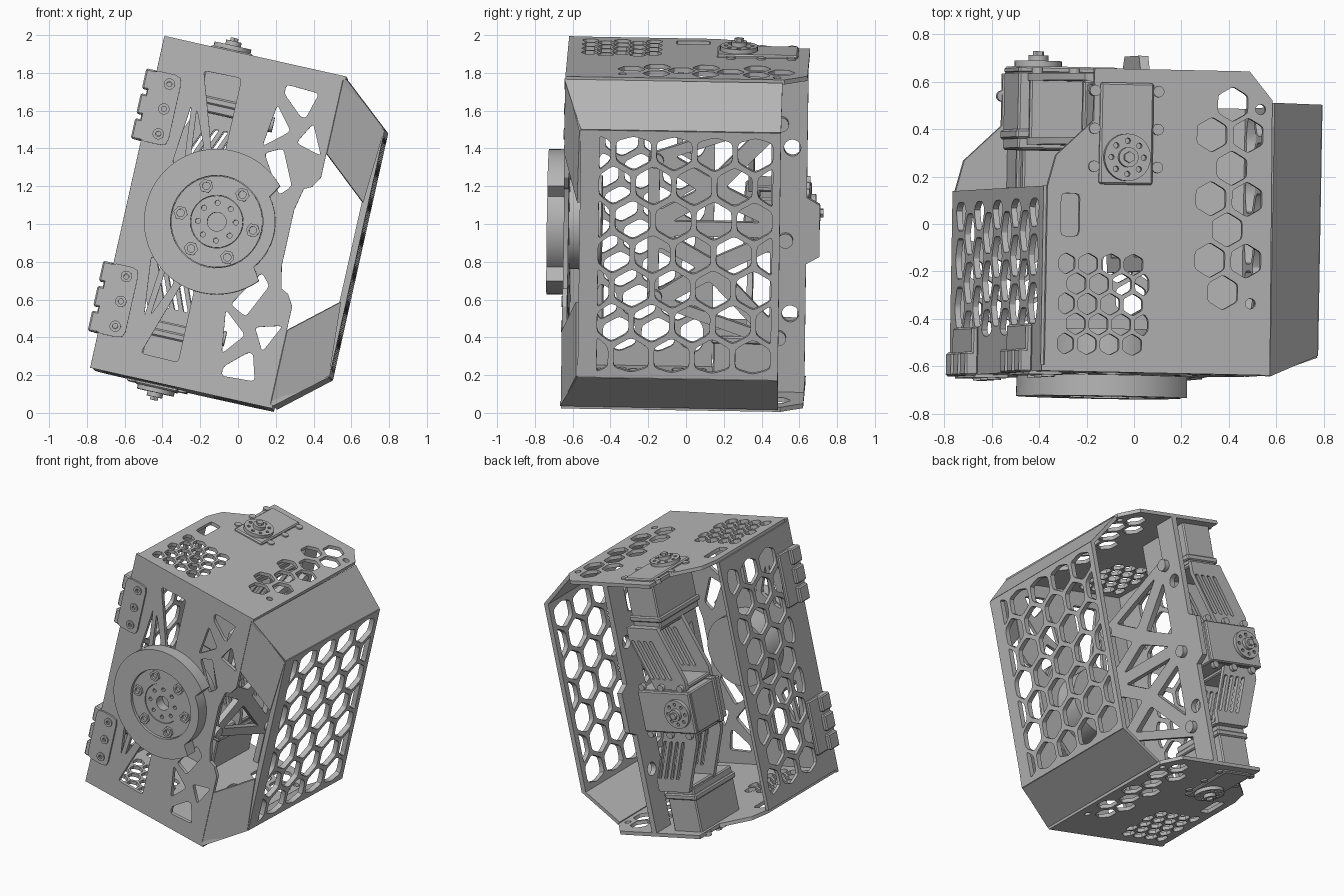
import bpy, bmesh, math
from mathutils import Matrix, Vector

old = bpy.data.objects.get("Cube")
if old:
    bpy.data.objects.remove(old, do_unlink=True)

U, Y, W = Vector((1, 0, 0)), Vector((0, 1, 0)), Vector((0, 0, 1))
# the whole housing leans to one side
TILT = (Matrix.Translation((-0.1, 0, 1.0)) @ Matrix.Rotation(math.radians(-1), 4, 'Z')
        @ Matrix.Rotation(math.radians(-1), 4, 'X') @ Matrix.Rotation(math.radians(12.6), 4, 'Y'))

grey = bpy.data.materials.new("light grey metal")
grey.use_nodes = True
COLOUR = (0.47, 0.47, 0.47, 1)
grey.diffuse_color = COLOUR
grey.node_tree.nodes["Principled BSDF"].inputs["Base Color"].default_value = COLOUR
parts = []


def frame(origin, xa, ya):
    xa, ya = Vector(xa).normalized(), Vector(ya).normalized()
    m = Matrix((xa, ya, xa.cross(ya))).transposed().to_4x4()
    return Matrix.Translation(origin) @ m


def add(name, mesh, m):
    ob = bpy.data.objects.new(name, mesh)
    bpy.context.collection.objects.link(ob)
    mesh.materials.clear()
    mesh.materials.append(grey)
    ob.matrix_world = TILT @ m
    parts.append(ob)


def rounded(pts, r=0.02):
    vs = [Vector(p) for p in pts]
    vs = [v for i, v in enumerate(vs) if (v - vs[i - 1]).length > 0.003]
    out = []
    for i, v in enumerate(vs):
        ends = []
        for n in (vs[i - 1], vs[(i + 1) % len(vs)]):
            e = n - v
            ends.append(v + e.normalized() * min(r, e.length * 0.35))
        a, b = ends
        out += [a, (a + b + 2 * v) / 4, b]
    return out


def circle(x, y, r, n=20, start=0, sweep=360):
    k = n if sweep == 360 else n - 1
    return [(x + r * math.cos(t), y + r * math.sin(t))
            for t in (math.radians(start + sweep * i / k) for i in range(n))]


def plate(name, outline, holes, m, t=0.025):
    """Flat sheet with cut-outs, centred on the frame's plane."""
    cu = bpy.data.curves.new(name, 'CURVE')
    cu.dimensions, cu.fill_mode, cu.extrude = '2D', 'BOTH', t / 2
    for loop in [outline] + list(holes):
        sp = cu.splines.new('POLY')
        sp.points.add(len(loop) - 1)
        for p, q in zip(sp.points, loop):
            p.co = (q[0], q[1], 0, 1)
        sp.use_cyclic_u = True
    tmp = bpy.data.objects.new(name + "_sketch", cu)
    bpy.context.collection.objects.link(tmp)
    dg = bpy.context.evaluated_depsgraph_get()
    mesh = bpy.data.meshes.new_from_object(tmp.evaluated_get(dg))
    bpy.data.objects.remove(tmp, do_unlink=True)
    bm = bmesh.new()
    bm.from_mesh(mesh)
    bmesh.ops.remove_doubles(bm, verts=bm.verts, dist=0.0002)
    bm.to_mesh(mesh)
    bm.free()
    add(name, mesh, m)


def solid(name, m, centre, size=None, r=0, h=0, n=32):
    """Box when size is given, otherwise a cylinder along the frame's z."""
    bm = bmesh.new()
    if size:
        bmesh.ops.create_cube(bm, size=1, matrix=Matrix.Diagonal((*size, 1)))
        bmesh.ops.bevel(bm, geom=bm.edges[:], offset=0.008, segments=1, affect='EDGES')
    else:
        bmesh.ops.create_cone(bm, cap_ends=True, segments=n, radius1=r, radius2=r, depth=h)
    mesh = bpy.data.meshes.new(name)
    bm.to_mesh(mesh)
    bm.free()
    add(name, mesh, m @ Matrix.Translation(centre))


def hexes(cx, cy, cols, rows, pitch, r, box):
    """Staggered hexagon cut-outs, trimmed to a window (x0, x1, y0, y1)."""
    x0, x1, y0, y1 = box
    out = []
    for j in range(rows):
        for i in range(-1, cols + 1):
            x = cx + (i - (cols - 1) / 2 + (0.25 if j % 2 else -0.25)) * pitch
            y = cy + (j - (rows - 1) / 2) * pitch * 0.866
            h = [(min(max(a, x0), x1), min(max(b, y0), y1)) for a, b in circle(x, y, r, 6, 30)]
            xs, ys = zip(*h)
            if max(xs) - min(xs) > r * 0.55 and max(ys) - min(ys) > r * 0.55:
                out.append(rounded(h, r * 0.2))
    return out


def flip(pts, s):
    return [(x, y * s) for x, y in pts]


# front plate with truss cut-outs
edge = [(0.486, 0.9), (0.486, 0.35), (0.45, 0.29), (0.41, 0.27), (0.385, 0.15)]
outline = [(-0.487, -0.9), (-0.487, 0.9)] + edge + flip(edge[::-1], -1)
cuts = [[(0.2, 0.79), (0.379, 0.781), (0.339, 0.64), (0.31, 0.64), (0.2, 0.74)],
        [(0.177, 0.675), (0.276, 0.553), (0.147, 0.443)],
        [(0.384, 0.619), (0.46, 0.461), (0.318, 0.5)],
        [(0.257, 0.457), (0.166, 0.41), (0.29, 0.21), (0.345, 0.27)],
        [(-0.243, 0.766), (-0.039, 0.77), (-0.04, 0.36), (-0.11, 0.36)],
        [(-0.267, 0.575), (-0.3, 0.25), (-0.24, 0.28)],
        [(-0.235, 0.56), (-0.15, 0.36), (-0.21, 0.3)]]
plate("front_plate", outline, [rounded(flip(c, s), 0.02) for c in cuts for s in (1, -1)],
      frame((0, -0.628, 0), U, W))

# round mounting flange with stepped rings and bolts
plate("flange_outer_ring", circle(0, 0, 0.385, 48, 42, 276) + circle(0, 0, 0.31, 14, -38, 76),
      [circle(0, 0, 0.245, 40)], frame((0, -0.687, 0), U, W), 0.09)
plate("flange_disc", circle(0, 0, 0.242, 40),
      [circle(0, 0, 0.14, 32)], frame((0, -0.68, 0), U, W), 0.07)
plate("flange_hub", circle(0, 0, 0.138, 32),
      [circle(0, 0, 0.05)] + [circle(*p, 0.014, 8) for p in circle(0, 0, 0.1, 8, 10)],
      frame((0, -0.675, 0), U, W), 0.07)
for x, y in circle(0, 0, 0.197, 6, 59):
    plate("flange_bolt", circle(x, y, 0.038, 6), [circle(x, y, 0.02, 12)],
          frame((0, -0.72, 0), U, W), 0.025)
solid("motor_case", frame((0, -0.53, 0), U, W), (0, 0, 0), r=0.25, h=0.17, n=40)

# honeycomb side panel
plate("side_panel", [(-0.55, -0.67), (0.51, -0.67), (0.51, 0.67), (-0.55, 0.67)],
      hexes(0, 0, 5, 7, 0.215, 0.107, (-0.45, 0.47, -0.64, 0.64)),
      frame((0.741, 0, 0), Y, W), 0.035)
# honeycomb left panel
plate("left_panel", [(-0.63, -0.88), (0.14, -0.88), (0.14, 0.88), (-0.63, 0.88)],
      hexes(-0.2, 0, 4, 9, 0.205, 0.1, (-0.48, 0.09, -0.8, 0.8)),
      frame((-0.475, 0, 0), Y, W))

# rear spine with inner truss and tab
truss = []
for s in (1, -1):
    for q in ([(-0.14, 0.34), (-0.14, 0.1), (0.06, 0.21)], [(-0.07, 0.04), (0.4, 0.04), (0.14, 0.16)],
              [(0.45, 0.11), (0.45, 0.48), (0.21, 0.23)], [(-0.06, 0.39), (0.38, 0.54), (0.13, 0.28)]):
        truss.append(rounded(flip(q, s)))
    truss.append(circle(0.56, 0.45 * s, 0.045))
half = [(-0.2, 0.4), (0.48, 0.64), (0.48, 0.88), (0.64, 0.88), (0.64, 0.18), (0.71, 0.14)]
plate("rear_spine", half + flip(half[::-1], -1), truss, frame((0.1, 0, 0), Y, W), 0.04)
for y, w in ((0.53, -0.05), (0.5, 0.58), (0.5, -0.58), (-0.16, 0.37), (-0.16, -0.37)):
    solid("spine_boss", frame((0.13, 0, 0), Y, W), (y, w, 0), r=0.04, h=0.05, n=16)


def servo(name, m, wide=0.23):
    """Actuator whose horn sits on the origin, output along z."""
    solid(name + "_body", m, (0, 0.1, -0.17), (wide, 0.43, 0.33))
    solid(name + "_cover", m, (0, 0.1, 0.002), (wide, 0.43, 0.03))
    solid(name + "_rim", m, (0, 0.1, -0.27), (wide + 0.03, 0.45, 0.04))
    plate(name + "_horn", circle(0, 0, 0.1, 28), [circle(*p, 0.012, 8) for p in circle(0, 0, 0.07, 8)],
          m @ Matrix.Translation((0, 0, 0.026)), 0.03)
    solid(name + "_hub", m, (0, 0, 0.045), r=0.042, h=0.04, n=20)
    solid(name + "_bolt", m, (0, 0, 0.062), r=0.024, h=0.04, n=6)
    for x in (-wide / 2 - 0.022, wide / 2 + 0.022):
        for y in (-0.04, 0.12, 0.28):
            solid(name + "_screw", m, (x, y, -0.005), r=0.024, h=0.03, n=12)


servo("middle_servo", frame((-0.323, 0.64, 0), W, U), 0.29)

for s, tag in ((1, "upper"), (-1, "lower")):
    # top and bottom sheets
    big = [(0.32, 0.5), (0.32, 0.23), (0.305, -0.03), (0.29, -0.295)]
    big += [(0.31 + d, y) for y in (0.37, 0.1, -0.16) for d in (-0.078, 0.078)]
    holes = [rounded(circle(x, y, 0.074, 6, 30), 0.012) for x, y in big]
    holes += hexes(-0.22, -0.355, 4, 5, 0.098, 0.047, (-0.42, -0.03, -0.57, -0.14))
    holes += [rounded([(-0.415, -0.07), (-0.335, -0.07), (-0.335, 0.11), (-0.415, 0.11)]),
              circle(0.44, 0.48, 0.022, 12), circle(0.41, -0.34, 0.022, 12)]
    plate(tag + "_sheet", [(-0.475, -0.64), (0.5, -0.64), (0.49, 0.52), (0.39, 0.64), (-0.28, 0.64),
                           (-0.28, 0.42), (-0.44, 0.27), (-0.475, 0.14)],
          holes, frame((0, 0, 0.888 * s), U, Y))
    # sloped corner panel and its folded gusset
    plate(tag + "_slope", [(-0.645, 0), (0.51, 0), (0.51, 0.33), (-0.55, 0.33)], [],
          frame((0.495, 0, 0.877 * s), Y, (0.25, 0, -0.212 * s)))
    plate(tag + "_gusset", flip([(0, 0.48), (0, 0.885), (0.03, 0.87), (0.28, 0.665), (0.255, 0.27)], s), [],
          frame((0.486, -0.632, 0), (0.27, 0.085, 0), W), 0.02)
    # servo under each sheet
    servo(tag + "_servo", frame((-0.14, 0.266, 0.9 * s), U * s, Y))
    # slotted linkage arms, front and rear
    slots = []
    for k in range(4):
        x = -0.2 + k * 0.05
        slots.append(rounded(flip([(x + 0.01, 0.49), (x + 0.035, 0.49), (x - 0.075, 0.22),
                                   (x - 0.1, 0.22)], s), 0.01))
    for y in (0.61, 0.34):
        plate(tag + "_arm", flip([(-0.25, 0.58), (0, 0.58), (0, 0.5), (-0.14, 0.15),
                                  (-0.4, 0.15), (-0.4, 0.22)], s), slots,
              frame((0, y, 0), U, W), 0.03)
    # arm end webs
    for u, w in ((-0.125, 0.565), (-0.27, 0.165)):
        solid(tag + "_arm_web", Matrix(), (u, 0.475, w * s), (0.25, 0.27, 0.03))
    # hinge leaves, knuckles and screws
    mid = 0.522 * s
    plate(tag + "_hinge_leaf", rounded([(-0.51, mid - 0.19), (-0.345, mid - 0.19),
                                        (-0.345, mid + 0.19), (-0.51, mid + 0.19)], 0.04),
          [circle(-0.405, mid + d, 0.014, 10) for d in (-0.13, 0, 0.13)],
          frame((0, -0.64, 0), U, W), 0.025)
    solid(tag + "_hinge_side", Matrix(), (-0.5, -0.54, mid), (0.03, 0.2, 0.38))
    for d in (-0.135, 0, 0.135):
        solid(tag + "_hinge_knuckle", Matrix(), (-0.515, -0.595, mid + d), (0.055, 0.1, 0.11))
        plate(tag + "_hinge_screw", circle(-0.405, mid + d, 0.03, 16),
              [circle(-0.405, mid + d, 0.014, 10)], frame((0, -0.655, 0), U, W), 0.012)

# smooth the round parts, keep sharp edges
bpy.context.view_layer.update()
bpy.ops.object.select_all(action='DESELECT')
for ob in parts:
    ob.select_set(True)
bpy.context.view_layer.objects.active = parts[0]
bpy.ops.object.shade_smooth_by_angle(angle=math.radians(30))
